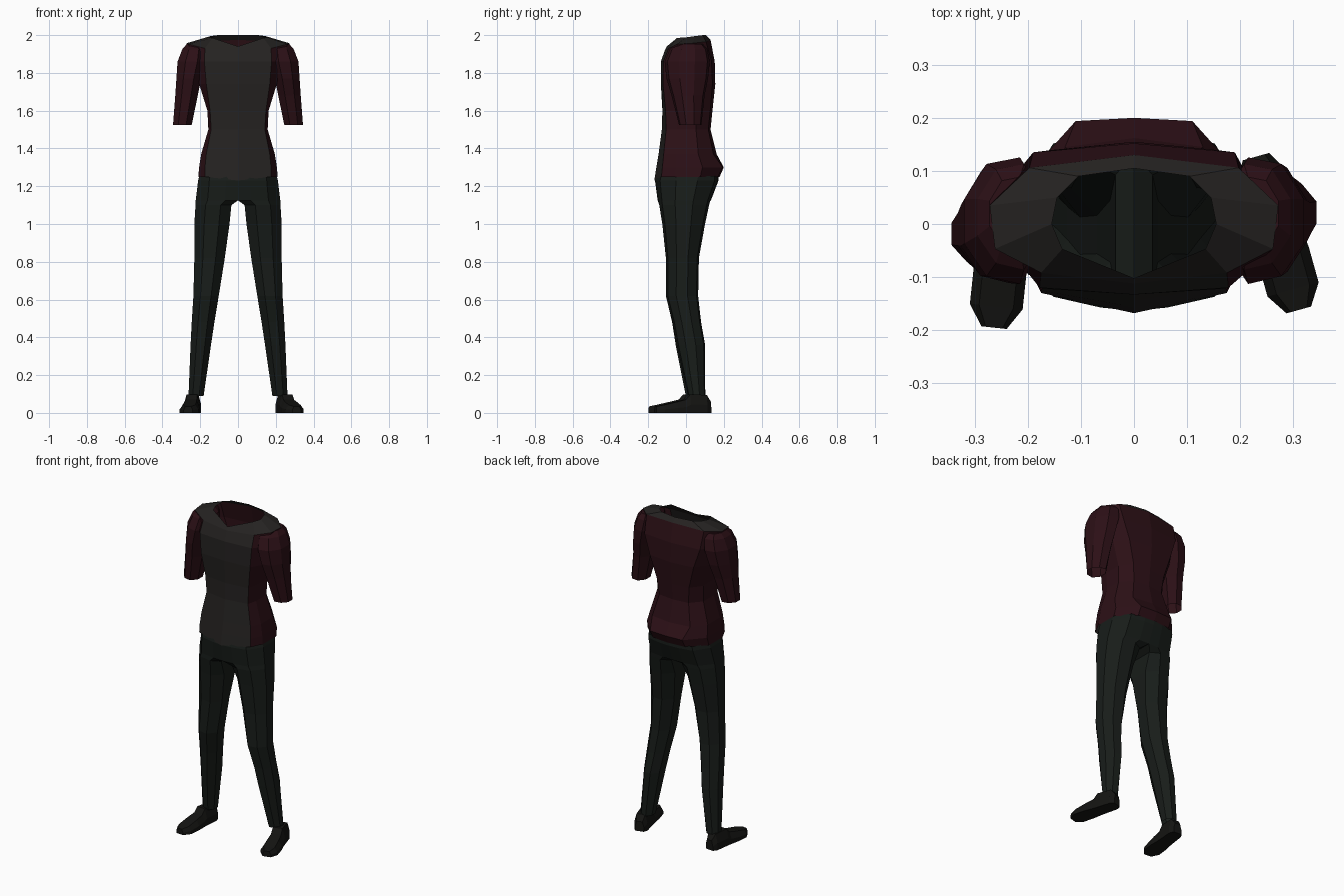
import bpy, bmesh, math
from mathutils import Vector


def mat(name, rgb):
    m = bpy.data.materials.new(name)
    m.diffuse_color = (*rgb, 1)
    return m


MAROON = mat("maroon_cloth", (0.025, 0.005, 0.008))
GREY = mat("grey_cloth", (0.018, 0.016, 0.015))
GREEN = mat("dark_green_cloth", (0.009, 0.012, 0.010))
BLACK = mat("black_leather", (0.007, 0.007, 0.006))


def loft(name, tubes, mats, keep=lambda t, r, k: True, pick=lambda r, k: 0, caps=()):
    """Skin closed rings into flat-faced tubes; caps lists ring indices to close."""
    bm = bmesh.new()
    for t, rings in enumerate(tubes):
        vs = [[bm.verts.new(p) for p in ring] for ring in rings]
        n = len(vs[0])
        for r in range(len(vs) - 1):
            for k in range(n):
                if keep(t, r, k):
                    j = (k + 1) % n
                    f = bm.faces.new((vs[r][k], vs[r][j], vs[r + 1][j], vs[r + 1][k]))
                    f.material_index = pick(r, k)
        for c in caps:
            bm.faces.new(vs[c])
    bmesh.ops.remove_doubles(bm, verts=bm.verts, dist=0.0005)
    bmesh.ops.recalc_face_normals(bm, faces=bm.faces)
    me = bpy.data.meshes.new(name)
    bm.to_mesh(me)
    bm.free()
    for m in mats:
        me.materials.append(m)
    ob = bpy.data.objects.new(name, me)
    bpy.context.collection.objects.link(ob)
    return ob


def mirrored(half):
    """Full ring from a half running front centre -> side -> back centre."""
    return half + [(-x, y, z) for x, y, z in half[-2:0:-1]]


def limb_ring(side, z, xi, xo, f, b, c, dy=0):
    """Eight-sided ring between inner/outer x and front/back y; c chamfers the inner edge."""
    uv = [(0, c), (.3, .02), (.72, .08), (1, .33), (1, .67), (.72, .94), (.3, .99), (0, 1 - c)]
    return [(side * (xi + u * (xo - xi)), f + v * (b - f) + dy, z) for u, v in uv]


# shirt body: z, z front, half width, front y, panel x, panel y, back y, back x, back side y
body = [
    (1.25, 1.23, .210, -.168, .175, -.130, .178, .11, .168),
    (1.30, 1.30, .206, -.157, .175, -.125, .200, .11, .194),
    (1.37, 1.37, .195, -.145, .168, -.118, .162, .13, .145),
    (1.50, 1.50, .157, -.128, .142, -.105, .130, .10, .118),
    (1.60, 1.60, .162, -.125, .148, -.108, .140, .11, .128),
    (1.74, 1.74, .205, -.133, .168, -.122, .155, .15, .140),
    (1.86, 1.86, .230, -.133, .178, -.120, .152, .19, .135),
]
rings = [mirrored([(0, f, zf), (p, fp, z), (w, fp * .45, z), (w, bq * .45, z), (q, bq, z), (0, b, z)])
         for z, zf, w, f, p, fp, b, q, bq in body]
# yoke edge and neck opening
rings.append(mirrored([(0, -.112, 1.92), (.175, -.092, 1.93), (.262, -.047, 1.952),
                       (.272, .035, 1.957), (.197, .106, 1.965), (0, .130, 1.975)]))
rings.append(mirrored([(0, -.102, 1.94), (.135, -.047, 1.985), (.155, 0, 1.988),
                       (.145, .05, 1.995), (.105, .09, 2.0), (0, .105, 2.0)]))
last = len(rings) - 2
loft("shirt_body", [rings], [MAROON, GREY],
     pick=lambda r, k: 1 if r == last or k in (0, 9) else 0)

# sleeves: z, inner x, outer x, front y, back y, y shift weight
sleeve = [
    (1.952, .19, .272, -.050, .090, 0),
    (1.925, .17, .295, -.090, .115, 0),
    (1.860, .17, .320, -.118, .128, 0),
    (1.770, .195, .326, -.112, .115, .2),
    (1.680, .213, .332, -.090, .090, .5),
    (1.525, .245, .344, -.060, .063, 1),
]
loft("sleeves", [[limb_ring(s, z, xi, xo, f, b, .3, s * .02 * k) for z, xi, xo, f, b, k in sleeve]
                 for s in (1, -1)], [MAROON], caps=(0,))

# trousers: two legs sharing the centre seam above the crotch
leg = [
    (1.255, 0, .205, -.158, .172, 0),
    (1.230, 0, .211, -.164, .172, 0),
    (1.125, 0, .224, -.150, .132, 0),
    (1.100, .035, .225, -.147, .125, .12),
    (1.000, .045, .231, -.130, .103, .25),
    (0.820, .070, .231, -.110, .070, .3),
    (0.620, .102, .236, -.110, .066, .3),
    (0.480, .125, .245, -.075, .080, .3),
    (0.360, .143, .251, -.055, .100, .3),
    (0.090, .182, .262, .003, .097, .3),
]
loft("trousers", [[limb_ring(s, *row, s * .007 * max(0, 1 - row[0] / .6)) for row in leg]
                  for s in (1, -1)], [GREEN], keep=lambda t, r, k: k != 7 or r > 1)

# shoes: distance from heel, half width, height
shoe = [(0, .026, .060), (.025, .040, .095), (.115, .043, .098), (.14, .044, .070),
        (.19, .050, .058), (.26, .050, .042), (.30, .024, .034)]


def shoe_rings(heel, toe):
    a, b = Vector((*heel, 0)), Vector((*toe, 0))
    d = (b - a).normalized()
    side = Vector((-d.y, d.x, 0))
    prof = [(-1, 0), (-1, .45), (-.65, 1), (.65, 1), (1, .45), (1, 0)]
    return [[a + d * t + side * (u * w) + Vector((0, 0, v * h)) for u, v in prof]
            for t, w, h in shoe]


loft("shoes", [shoe_rings((.230, .127), (.310, -.160)), shoe_rings((-.232, .103), (-.264, -.197))],
     [BLACK], caps=(0, -1))
